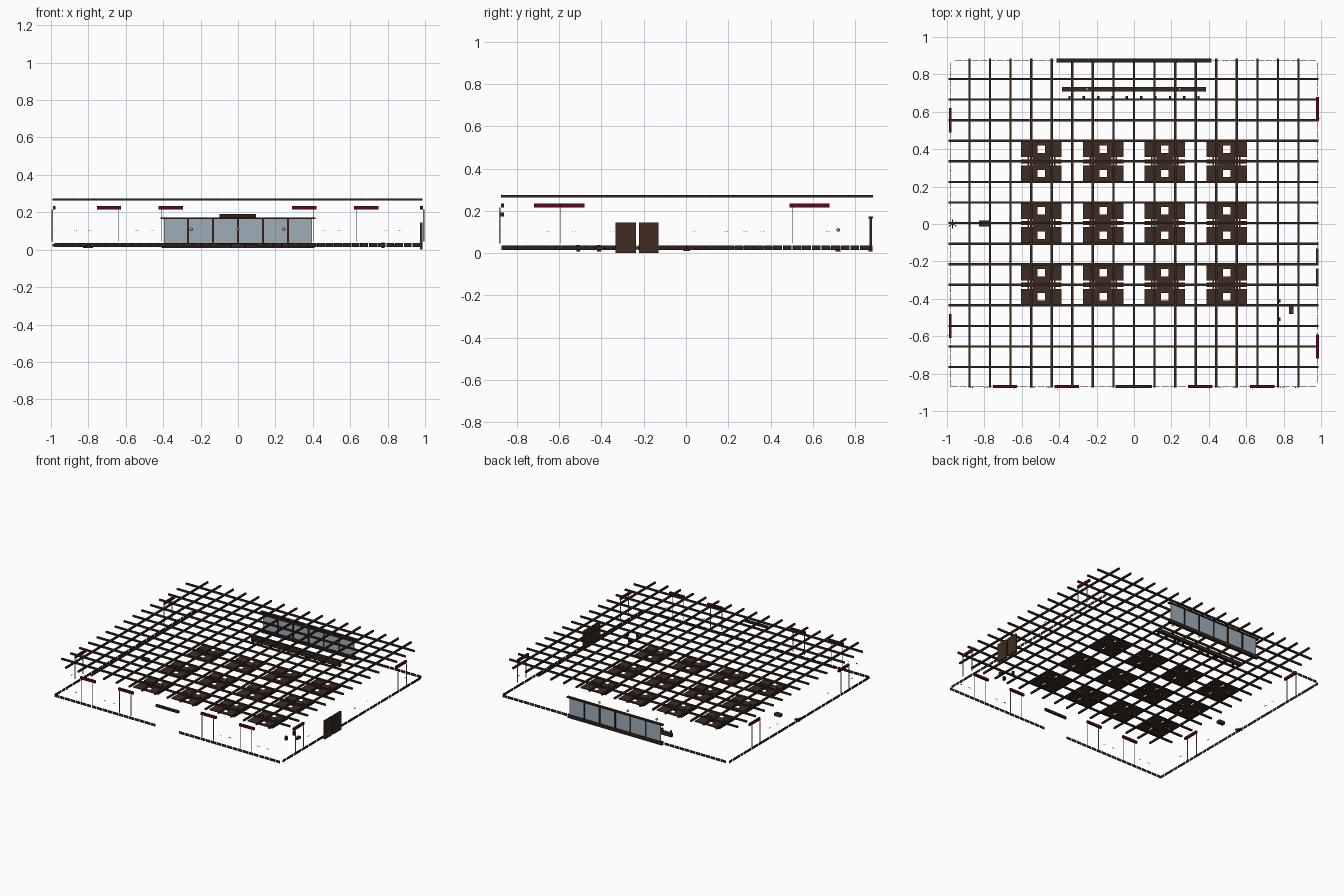
import bpy, bmesh, math
from mathutils import Matrix

if "Cube" in bpy.data.objects:
    bpy.data.objects.remove(bpy.data.objects["Cube"])


def material(name, rgb):
    m = bpy.data.materials.new(name)
    m.diffuse_color = (*rgb, 1)
    m.use_nodes = True
    m.node_tree.nodes["Principled BSDF"].inputs["Base Color"].default_value = m.diffuse_color
    return m


BEAM = material("dark beam wood", (0.036, 0.021, 0.014))
WOOD = material("table wood", (0.052, 0.025, 0.016))
FRAME = material("window frame wood", (0.032, 0.016, 0.011))
GLASS = material("blue grey glass", (0.34, 0.42, 0.49))
RED = material("deep red", (0.105, 0.002, 0.016))
CREAM = material("cream paper", (0.42, 0.36, 0.28))
AMBER = material("amber", (0.60, 0.25, 0.05))
BLACK = material("near black", (0.012, 0.009, 0.008))


def boxes(name, mat, items):
    """One object out of boxes given as (x0, x1, y0, y1, z0, z1)."""
    bm = bmesh.new()
    for x0, x1, y0, y1, z0, z1 in items:
        m = Matrix.Translation(((x0 + x1) / 2, (y0 + y1) / 2, (z0 + z1) / 2))
        m = m @ Matrix.Diagonal((x1 - x0, y1 - y0, z1 - z0, 1))
        bmesh.ops.create_cube(bm, size=1, matrix=m)
    me = bpy.data.meshes.new(name)
    bm.to_mesh(me)
    bm.free()
    me.materials.append(mat)
    ob = bpy.data.objects.new(name, me)
    bpy.context.collection.objects.link(ob)
    return ob


# ceiling lattice
Z0, Z1, H = 0.262, 0.275, 0.006
boxes("ceiling_beams_across", BEAM,
      [(-0.992, 0.987, 0.005 + 0.11 * i - H, 0.005 + 0.11 * i + H, Z0, Z1) for i in range(-7, 8)])
boxes("ceiling_beams_along", BEAM,
      [(0.11 * i - H, 0.11 * i + H, -0.875, 0.885, Z0, Z1) for i in range(-8, 9)])


# skirting made of short boards, with gaps at the openings
def run(a, b, step=0.046, gap=0.006):
    n = max(1, round((b - a) / step))
    s = (b - a) / n
    return [(a + s * i, a + s * (i + 1) - gap) for i in range(n)]


T = 0.001
skirt = []
for a, b in run(-0.98, -0.10) + run(0.10, 0.98):
    skirt.append((a, b, -0.871 - T, -0.871 + T, 0.015, 0.035))
for a, b in run(-0.957, -0.42) + run(0.42, 0.98):
    skirt.append((a, b, 0.875 - T, 0.875 + T, 0.015, 0.035))
for a, b in run(-0.87, 0.87):
    skirt.append((-0.98 - T, -0.98 + T, a, b, 0.015, 0.035))
for a, b in run(-0.847, -0.335) + run(-0.13, 0.87):
    skirt.append((0.98 - T, 0.98 + T, a, b, 0.015, 0.035))
boxes("skirting_boards", FRAME, skirt)

# low table sets: two tops with a square well each, joined by a slotted middle
tables = []
W, B = 0.108, 0.11
for cx in (-0.495, -0.165, 0.165, 0.495):
    for cy in (-0.325, 0.005, 0.335):
        def add(x0, x1, y0, y1, z0=0.021, z1=0.028):
            tables.append((cx + x0, cx + x1, cy + y0, cy + y1, z0, z1))
        for s in (-1, 1):
            y0, y1 = sorted((s * 0.022, s * B))
            h0, h1 = sorted((s * 0.045, s * 0.085))
            add(-W, -0.02, y0, y1)
            add(0.02, W, y0, y1)
            add(-0.02, 0.02, y0, h0)
            add(-0.02, 0.02, h1, y1)
            add(*sorted((s * 0.046, s * W)), -0.011, 0.011)
            add(*sorted((s * 0.066, s * 0.074)), -0.022, 0.022)
        add(-0.046, 0.046, -0.022, 0.022)
boxes("low_tables", WOOD, tables)

# window at the back
xs = [-0.40 + 0.8 * i / 6 for i in range(7)]
boxes("window_glass", GLASS, [(a + 0.005, b - 0.005, 0.873, 0.877, 0.03, 0.165)
                              for a, b in zip(xs, xs[1:])])
boxes("window_frame", FRAME,
      [(x - 0.006, x + 0.006, 0.869, 0.881, 0.03, 0.165) for x in xs[1:-1]]
      + [(-0.415, 0.415, 0.863, 0.885, 0.163, 0.172),
         (-0.41, 0.41, 0.863, 0.883, 0.008, 0.035)])

# counter, stools and hanging globes
boxes("counter", BEAM, [(-0.385, 0.385, 0.708, 0.732, 0.008, 0.034)])
boxes("counter_stools", BLACK, [(x - 0.006, x + 0.006, 0.672, 0.684, 0.014, 0.03)
                                for x in (-0.345 + 0.0767 * i for i in range(10))])
for x in (-0.25, 0, 0.245):
    bpy.ops.mesh.primitive_uv_sphere_add(segments=16, ring_count=8, radius=0.009,
                                         location=(x, 0.72, 0.11))
    globe = bpy.context.object
    globe.name = "amber_globe"
    globe.data.materials.append(AMBER)
    bpy.ops.object.shade_smooth_by_angle()

# double door on the right, lintel over the front entrance
boxes("side_doors", WOOD, [(0.974, 0.986, -0.333, -0.237, 0, 0.145),
                           (0.974, 0.986, -0.222, -0.13, 0, 0.145)])
boxes("entrance_lintel", FRAME, [(-0.1, 0.095, -0.877, -0.862, 0.173, 0.191)])

# red hanging bars with cream side strips below
bars, strips = [], []
Zr = (0.215, 0.234)
Zs = (0.045, 0.216)
L, S, E = 0.065, 0.05, 0.0004
for x in (-0.69, -0.36, 0.355, 0.685):
    bars.append((x - L, x + L, -0.876, -0.862, *Zr))
    for s in (x - S, x + S):
        strips.append((s - E, s + E, -0.884, -0.877, *Zs))
for wx, ys in ((-0.983, (0.555, -0.545)), (0.981, (0.615, -0.655))):
    for y in ys:
        bars.append((wx - 0.007, wx + 0.007, y - L, y + L, *Zr))
        o = wx + math.copysign(0.011, wx)
        for s in (y - S, y + S):
            strips.append((o - 0.004, o + 0.004, s - E, s + E, *Zs))
boxes("red_hanging_bars", RED, bars)
boxes("hanging_strips", CREAM, strips)

# tiny wall fixings
R = 0.002
fix = []
for x in (-0.87, -0.79, -0.54, -0.46, 0.46, 0.54, 0.79, 0.87):
    for d in (-0.006, 0.006):
        fix.append((x + d - R, x + d + R, -0.876, -0.872, 0.099, 0.103))
for wx, ys in ((-0.982, (-0.655, -0.35, 0.28, 0.36)), (0.982, (-0.53, 0.04, 0.19, 0.67))):
    for y in ys:
        for d in (-0.006, 0.006):
            fix.append((wx - R, wx + R, y + d - R, y + d + R, 0.099, 0.103))
boxes("wall_fixings", BLACK, fix)

# small desk, two chairs, and the left side stand with a star-shaped rack
boxes("corner_desk", WOOD, [(0.828, 0.852, -0.48, -0.437, 0.015, 0.03)])
boxes("corner_chairs", BLACK, [(0.767, 0.783, y - 0.009, y + 0.009, 0.008, 0.034)
                               for y in (-0.51, -0.412)])
boxes("chair_cushions", RED, [(0.768, 0.782, y - 0.008, y + 0.008, 0.034, 0.038)
                              for y in (-0.51, -0.412)])
boxes("side_stand", WOOD, [(-0.828, -0.775, -0.013, 0.02, 0.01, 0.03)])
for i in range(3):
    arm = boxes("star_rack_arm", BLACK, [(-0.025, 0.025, -0.002, 0.002, 0.018, 0.03)])
    arm.matrix_world = Matrix.Translation((-0.97, 0, 0)) @ Matrix.Rotation(
        math.pi / 2 + i * math.pi / 3, 4, 'Z')
